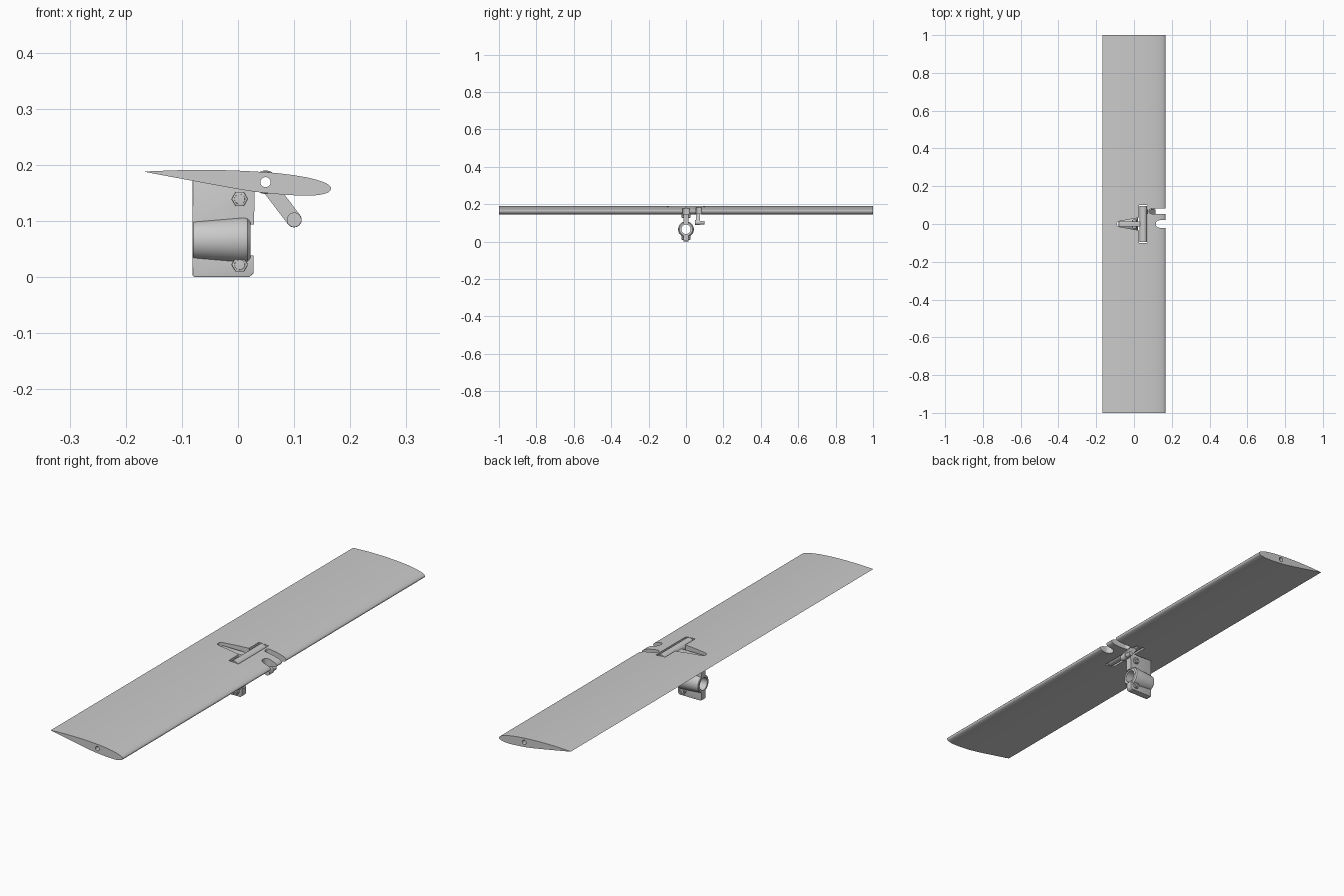
import bpy, bmesh, math
from mathutils import Vector, Matrix

if "Cube" in bpy.data.objects:
    bpy.data.objects.remove(bpy.data.objects["Cube"])


def finish(name, bm, angle=35):
    bmesh.ops.recalc_face_normals(bm, faces=bm.faces)
    me = bpy.data.meshes.new(name)
    bm.to_mesh(me)
    bm.free()
    ob = bpy.data.objects.new(name, me)
    bpy.context.collection.objects.link(ob)
    smooth(ob, angle)
    return ob


def activate(ob):
    bpy.ops.object.select_all(action='DESELECT')
    ob.select_set(True)
    bpy.context.view_layer.objects.active = ob


def smooth(ob, angle=35):
    activate(ob)
    bpy.ops.object.shade_smooth_by_angle(angle=math.radians(angle))


def prism(name, pts, a, b, axis='y', bevel=0):
    # axis y: pts are (x, z); axis z: pts are (x, y); axis x: pts are (y, z)
    place = {'y': lambda p, t: (p[0], t, p[1]),
             'z': lambda p, t: (p[0], p[1], t),
             'x': lambda p, t: (t, p[0], p[1])}[axis]
    bm = bmesh.new()
    rings = [[bm.verts.new(place(p, t)) for p in pts] for t in (a, b)]
    bm.faces.new(rings[0])
    bm.faces.new(rings[1][::-1])
    n = len(pts)
    for i in range(n):
        j = (i + 1) % n
        bm.faces.new((rings[0][i], rings[0][j], rings[1][j], rings[1][i]))
    if bevel:
        bmesh.ops.bevel(bm, geom=bm.edges[:], offset=bevel, segments=3,
                        profile=0.5, affect='EDGES')
    return finish(name, bm)


def circle(c, r, n=32, start=0.0, sweep=2 * math.pi):
    full = abs(sweep - 2 * math.pi) < 1e-6
    m = n if full else n - 1
    return [(c[0] + r * math.cos(start + sweep * i / m),
             c[1] + r * math.sin(start + sweep * i / m)) for i in range(n)]


def lathe(name, prof, origin, axis, n=48):
    # closed (along, radius) profile revolved around the x or y axis
    bm = bmesh.new()
    rings = []
    for i in range(n):
        a = 2 * math.pi * i / n
        c, s = math.cos(a), math.sin(a)
        rings.append([bm.verts.new(Vector(origin) + Vector(
            (t, r * c, r * s) if axis == 'x' else (r * c, t, r * s)))
            for t, r in prof])
    k = len(prof)
    for i in range(n):
        p, q = rings[i], rings[(i + 1) % n]
        for j in range(k):
            m = (j + 1) % k
            bm.faces.new((p[j], p[m], q[m], q[j]))
    return finish(name, bm)


def cut(ob, cutters):
    for c in cutters:
        c.hide_render = True
        mod = ob.modifiers.new('cut', 'BOOLEAN')
        mod.operation, mod.solver, mod.object = 'DIFFERENCE', 'EXACT', c
        activate(ob)
        bpy.ops.object.modifier_apply(modifier=mod.name)
        bpy.data.objects.remove(c)
    smooth(ob)


def spline(pts, steps=5):
    out = []
    for i in range(len(pts) - 1):
        p = [Vector(pts[max(0, min(len(pts) - 1, i + k))]) for k in (-1, 0, 1, 2)]
        for s in range(steps):
            t = s / steps
            v = 0.5 * (2 * p[1] + (p[2] - p[0]) * t
                       + (2 * p[0] - 5 * p[1] + 4 * p[2] - p[3]) * t * t
                       + (3 * p[1] - p[0] - 3 * p[2] + p[3]) * t ** 3)
            out.append(tuple(v))
    return out


PIVOT = (0.049, 0.169)
HORN_END = (0.100, 0.102)

# Wing: cambered section running the full span
section = [(-0.167, 0.188), (-0.10, 0.1905), (-0.03, 0.1905), (0.03, 0.188),
           (0.08, 0.184), (0.125, 0.177), (0.153, 0.169), (0.164, 0.162),
           (0.1655, 0.157), (0.161, 0.151), (0.145, 0.1465), (0.12, 0.145),
           (0.08, 0.147), (0.03, 0.152), (-0.03, 0.162), (-0.10, 0.175),
           (-0.167, 0.1875)]
wing = prism('wing', spline(section), -1, 1)


def edge_slot(x, y, r):
    # round-ended slot open at the leading edge
    return [(0.2, y + r)] + circle((x + r, y), r, 13, math.pi / 2, math.pi) + [(0.2, y - r)]


fin_slot = ([(0.04, 0.036)] + circle((-0.078, 0), 0.014, 9, math.pi * 0.55, math.pi * 0.9)
            + [(0.04, -0.036)])
cut(wing, [
    prism('spar_bore_cutter', circle(PIVOT, 0.009), -1.1, 1.1),
    prism('tube_slot_cutter', [(0.027, -0.1), (0.071, -0.1), (0.071, 0.1), (0.027, 0.1)],
          0.1, 0.25, 'z'),
    prism('fin_slot_cutter', fin_slot, 0.1, 0.25, 'z'),
    prism('centre_slot_cutter', edge_slot(0.115, 0, 0.02), 0.1, 0.25, 'z'),
    prism('horn_slot_cutter', edge_slot(0.08, 0.068, 0.014), 0.1, 0.25, 'z')])

# Hollow pivot tube across the wing cutout
lathe('pivot_tube', [(-0.096, 0.009), (-0.096, 0.019), (-0.094, 0.021),
                     (0.094, 0.021), (0.096, 0.019), (0.096, 0.009)],
      (PIVOT[0], 0, PIVOT[1]), 'y')

# Mast plate with a bore for the clamp
plate = prism('mast_plate', [(-0.081, 0.002), (-0.077, 0), (0.02, 0), (0.028, 0.007), (0.028, 0.152),
                             (0.037, 0.159), (0.036, 0.179), (-0.081, 0.179)],
              -0.014, 0.014, bevel=0.0015)
cut(plate, [prism('mast_bore_cutter', circle((0, 0.066), 0.031), -0.2, 0.2, 'x')])

# Tapered clamp sleeve
lathe('clamp_sleeve', [(-0.081, 0.025), (-0.081, 0.033), (-0.079, 0.035), (0.010, 0.042),
                       (0.017, 0.0405), (0.022, 0.035), (0.022, 0.025)],
      (0, 0, 0.066), 'x', 64)

# Two clamp bolts with hex heads on both sides
for z, label in ((0.139, 'upper'), (0.022, 'lower')):
    for s, side in ((-1, 'front'), (1, 'back')):
        prism(f'{label}_bolt_{side}', circle((0.003, z), 0.0145, 6),
              s * 0.012, s * 0.022, bevel=0.001)
        lathe(f'{label}_bolt_rim_{side}',
              [(s * 0.02, 0.005), (s * 0.02, 0.0095), (s * 0.024, 0.009), (s * 0.024, 0.005)],
              (0.003, 0, z), 'y', 24)

# Control horn arm angled down and forward from the pivot tube
d = (Vector(HORN_END) - Vector(PIVOT)).normalized()
n = Vector((-d.y, d.x)) * 0.0135
root = Vector(PIVOT) + d * 0.012
a0 = math.atan2(-n.y, -n.x)
arm = [tuple(root + n), tuple(root - n)] + circle(HORN_END, 0.0135, 17, a0, math.pi)
prism('horn_arm', arm, 0.054, 0.076, bevel=0)

# Horn pin with a wider end cap
prism('horn_pin', circle(HORN_END, 0.0095), 0.05, 0.1, bevel=0)
prism('horn_pin_cap', circle(HORN_END, 0.013), 0.047, 0.055)
